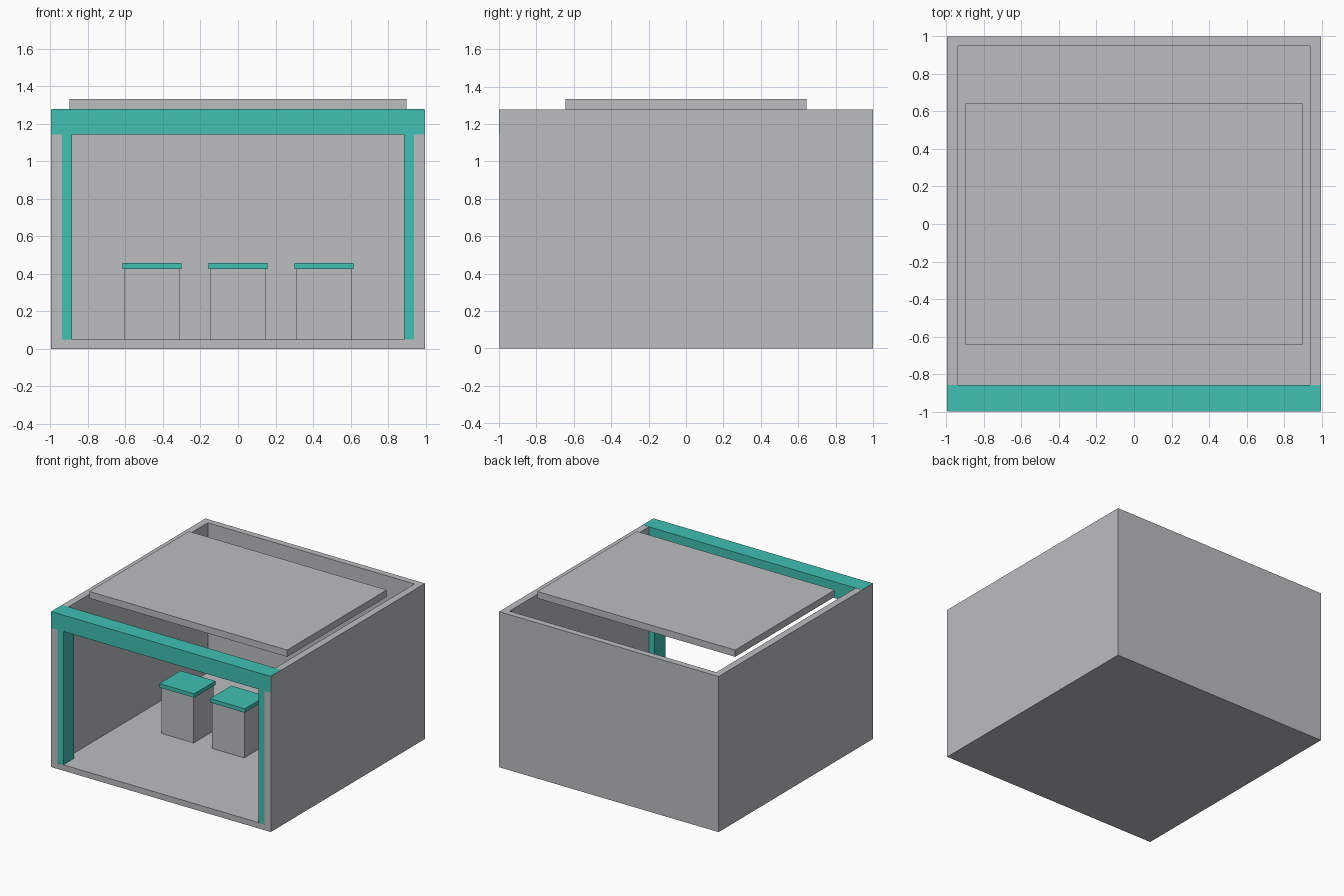
import bpy
import bmesh
from mathutils import Vector

cube = bpy.data.objects.get("Cube")
if cube:
    bpy.data.objects.remove(cube, do_unlink=True)


def make_material(name, rgb):
    mat = bpy.data.materials.new(name)
    mat.use_nodes = True
    colour = (*rgb, 1.0)
    mat.diffuse_color = colour
    mat.node_tree.nodes["Principled BSDF"].inputs["Base Color"].default_value = colour
    return mat


grey = make_material("light grey", (0.50, 0.51, 0.53))
teal = make_material("teal", (0.051, 0.53, 0.45))


def box(name, low, high, mat):
    """Box between two opposite corners."""
    low, high = Vector(low), Vector(high)
    bm = bmesh.new()
    bmesh.ops.create_cube(bm, size=1)
    for v in bm.verts:
        v.co = v.co * (high - low)
    mesh = bpy.data.meshes.new(name)
    bm.to_mesh(mesh)
    bm.free()
    mesh.materials.append(mat)
    obj = bpy.data.objects.new(name, mesh)
    obj.location = (low + high) / 2
    bpy.context.collection.objects.link(obj)
    return obj


W = 0.996          # half width of the booth
INNER = 0.938      # inner face of the side walls
FRONT = -0.998     # front edge of floor and walls
FLOOR = 0.048
TOP = 1.276
GAP = 0.001        # keeps neighbouring surfaces apart

# Shell: floor, back wall and side walls
box("floor", (-W, FRONT, 0), (W, 1, FLOOR), grey)
box("back_wall", (-INNER, 0.948, FLOOR), (INNER, 1, TOP), grey)
for side, s in (("left", 1), ("right", -1)):
    xs = sorted((s * INNER, s * W))
    box(side + "_wall", (xs[0], FRONT, FLOOR), (xs[1], 1, TOP), grey)
    # Front post, set into the wall
    xs = sorted((s * 0.886, s * (W - GAP)))
    box(side + "_front_post", (xs[0], FRONT + GAP, GAP),
        (xs[1], -0.859, TOP - GAP), teal)

# Front header beam
box("front_beam", (-W + GAP, -1, 1.143), (W - GAP, -0.859, TOP + GAP), teal)

# Floating roof panel
box("roof_panel", (-0.898, -0.645, TOP), (0.898, 0.645, 1.332), grey)

# Row of three display plinths with caps
for i, name in enumerate(("right", "middle", "left")):
    x = (i - 1) * 0.459
    box(name + "_plinth", (x - 0.146, -0.127, FLOOR), (x + 0.146, 0.127, 0.426), grey)
    box(name + "_plinth_cap", (x - 0.158, -0.138, 0.426), (x + 0.158, 0.138, 0.458), teal)
